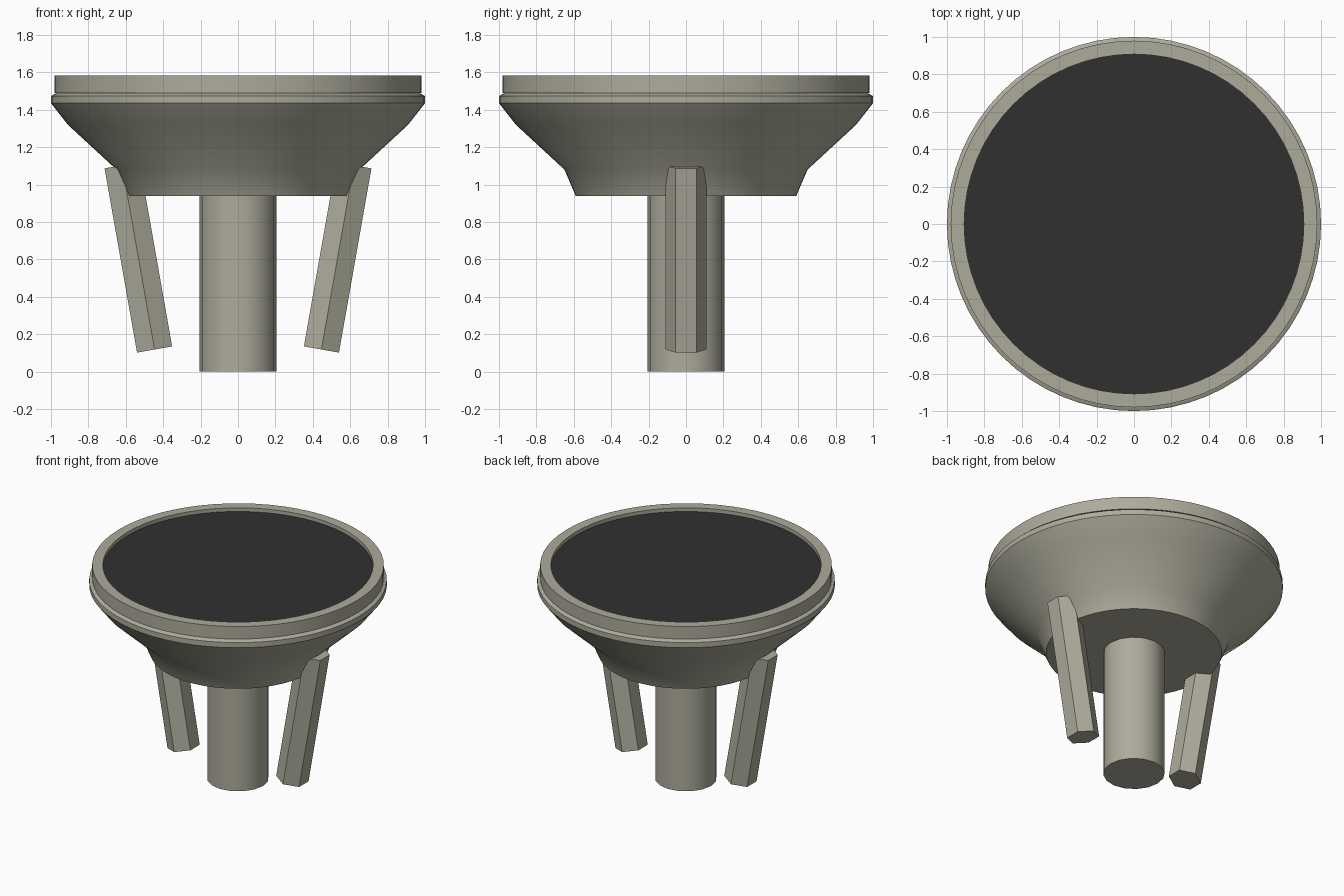
import bpy
import math
from mathutils import Vector

cube = bpy.data.objects.get("Cube")
if cube:
    bpy.data.objects.remove(cube, do_unlink=True)


def make_material(name, rgb):
    mat = bpy.data.materials.new(name)
    mat.use_nodes = True
    color = (*rgb, 1.0)
    mat.diffuse_color = color
    mat.node_tree.nodes["Principled BSDF"].inputs["Base Color"].default_value = color
    return mat


stone = make_material("warm grey", (0.42, 0.41, 0.33))
dark = make_material("near black", (0.03, 0.03, 0.03))


def smooth(obj):
    bpy.ops.object.select_all(action="DESELECT")
    obj.select_set(True)
    bpy.context.view_layer.objects.active = obj
    bpy.ops.object.shade_smooth_by_angle(angle=math.radians(32))


def lathe(name, profile, mat, sides=64, closed=False):
    """Spin (radius, z) points, listed bottom to top on the outside, round z."""
    verts, faces = [], []
    for r, z in profile:
        for i in range(sides):
            a = math.tau * i / sides
            verts.append((r * math.cos(a), r * math.sin(a), z))
    n = len(profile)
    for k in range(n if closed else n - 1):
        lo, hi = k * sides, (k + 1) % n * sides
        for i in range(sides):
            j = (i + 1) % sides
            faces.append((lo + i, lo + j, hi + j, hi + i))
    if not closed:
        faces.append(tuple(reversed(range(sides))))
        faces.append(tuple(range((n - 1) * sides, n * sides)))
    mesh = bpy.data.meshes.new(name)
    mesh.from_pydata(verts, [], faces)
    mesh.materials.append(mat)
    obj = bpy.data.objects.new(name, mesh)
    bpy.context.collection.objects.link(obj)
    smooth(obj)
    return obj


# Central column
lathe("column", [(0.207, 0), (0.207, 0.96)], stone, sides=16)

# Flared bowl with a bevelled lip
lathe("bowl", [(0.59, 0.94), (0.65, 1.08), (0.91, 1.32), (1.0, 1.435),
               (1.0, 1.473), (0.97, 1.49)], stone)

# Raised rim round the top
lathe("rim", [(0.98, 1.49), (0.98, 1.583), (0.908, 1.583), (0.908, 1.49)],
      stone, closed=True)

# Dark disc sunk inside the rim
lathe("top_disc", [(0.908, 1.548), (0.908, 1.556)], dark)

# Two hexagonal struts leaning outwards under the bowl
for name, side in (("left_strut", 1), ("right_strut", -1)):
    tilt = math.radians(10) * side
    axis = Vector((math.sin(tilt), 0, math.cos(tilt)))
    foot = Vector((0.446 * side, 0, 0.118))
    bpy.ops.mesh.primitive_cylinder_add(
        vertices=6, radius=0.11, depth=1.0,
        location=foot + axis * 0.5, rotation=(0, tilt, 0))
    strut = bpy.context.object
    strut.name = name
    strut.data.materials.append(stone)
